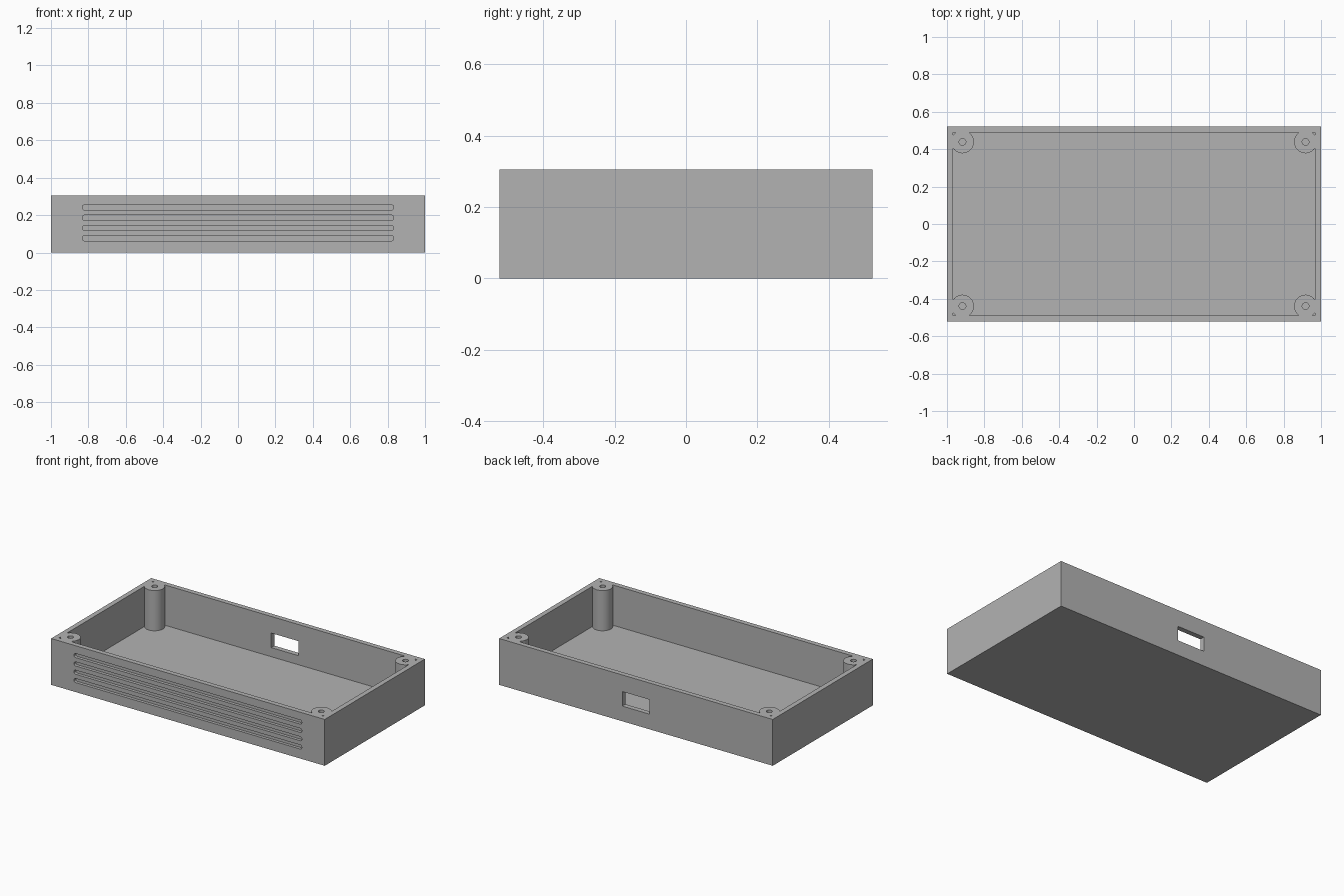
import bpy
import bmesh
from mathutils import Matrix, Vector

HALF_X, HALF_Y, HEIGHT = 1.0, 0.5225, 0.306
WALL, FLOOR = 0.033, 0.04
POST_X, POST_Y, POST_R, HOLE_R = 0.917, 0.439, 0.061, 0.018

default = bpy.data.objects.get("Cube")
if default:
    bpy.data.objects.remove(default)

grey = bpy.data.materials.new("matte grey")
grey.use_nodes = True
colour = (0.45, 0.45, 0.45, 1)
grey.diffuse_color = colour
grey.node_tree.nodes["Principled BSDF"].inputs["Base Color"].default_value = colour


def make_object(name, bm):
    mesh = bpy.data.meshes.new(name)
    bm.to_mesh(mesh)
    bm.free()
    mesh.materials.append(grey)
    obj = bpy.data.objects.new(name, mesh)
    bpy.context.collection.objects.link(obj)
    return obj


def box(name, low, high, round_y=0):
    """Box between two corners; round_y rounds the edges running along y."""
    low, high = Vector(low), Vector(high)
    bm = bmesh.new()
    bmesh.ops.create_cube(bm, size=1)
    bmesh.ops.scale(bm, vec=high - low, verts=bm.verts)
    bmesh.ops.translate(bm, vec=(low + high) / 2, verts=bm.verts)
    if round_y:
        edges = [e for e in bm.edges
                 if abs((e.verts[0].co - e.verts[1].co).normalized().y) > 0.9]
        bmesh.ops.bevel(bm, geom=edges, offset=round_y, segments=4,
                        profile=0.5, affect='EDGES')
    return make_object(name, bm)


def corner_cylinders(name, radius, bottom, top, segments):
    """One upright cylinder at each of the four post positions."""
    bm = bmesh.new()
    for sx in (-1, 1):
        for sy in (-1, 1):
            place = Matrix.Translation((sx * POST_X, sy * POST_Y, (bottom + top) / 2))
            bmesh.ops.create_cone(bm, cap_ends=True, segments=segments, radius1=radius,
                                  radius2=radius, depth=top - bottom, matrix=place)
    return make_object(name, bm)


def cut(target, cutter):
    """Subtract the cutter for good and remove it."""
    mod = target.modifiers.new("cut", 'BOOLEAN')
    mod.operation = 'DIFFERENCE'
    mod.solver = 'EXACT'
    mod.object = cutter
    bpy.context.view_layer.objects.active = target
    bpy.ops.object.modifier_apply(modifier=mod.name)
    bpy.data.objects.remove(cutter)


# Enclosure tray
tray = box("enclosure_tray", (-HALF_X, -HALF_Y, 0), (HALF_X, HALF_Y, HEIGHT))

# Inner cavity, leaving the four corner screw posts standing
cavity = box("cavity_cutter", (WALL - HALF_X, WALL - HALF_Y, FLOOR),
             (HALF_X - WALL, HALF_Y - WALL, HEIGHT + 0.1))
cut(cavity, corner_cylinders("post_shape", POST_R, 0, HEIGHT + 0.2, 48))
cut(tray, cavity)

# Screw holes down the posts
cut(tray, corner_cylinders("screw_hole_cutter", HOLE_R, FLOOR, HEIGHT + 0.1, 24))

# Recessed grooves on the front
for i in range(4):
    z = 0.076 + i * 0.055
    cut(tray, box("groove_cutter", (-0.832, -HALF_Y - 0.1, z - 0.0135),
                  (0.832, -HALF_Y + 0.02, z + 0.0135), round_y=0.01))

# Connector opening through the back wall
cut(tray, box("opening_cutter", (-0.1, HALF_Y - 0.1, 0.1), (0.1, HALF_Y + 0.1, 0.196)))

# Smooth posts and holes, crisp edges
bpy.ops.object.select_all(action='DESELECT')
tray.select_set(True)
bpy.context.view_layer.objects.active = tray
bpy.ops.object.shade_smooth_by_angle(angle=0.6)
